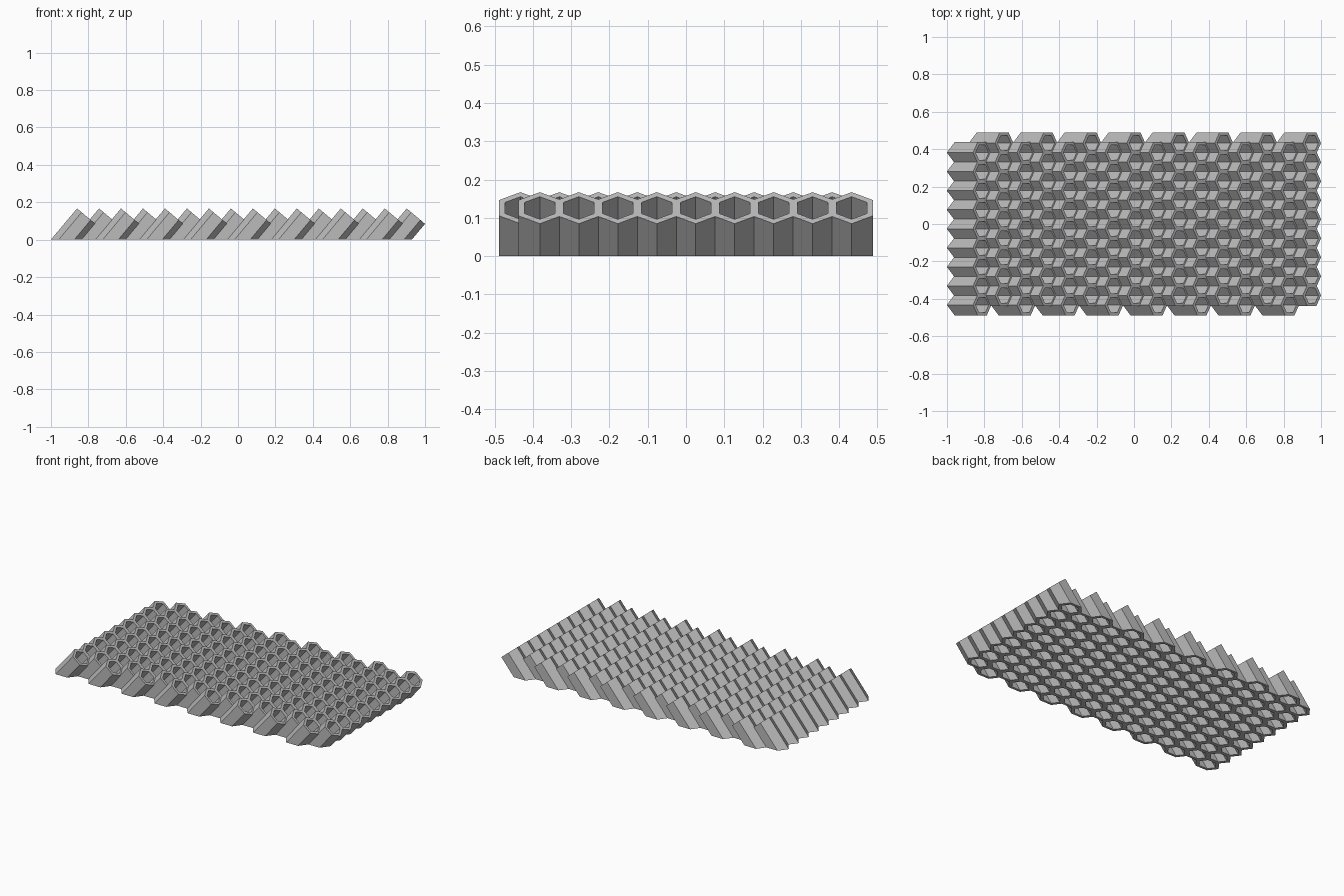
import bpy, bmesh, math
from mathutils import Vector

cube = bpy.data.objects.get("Cube")
if cube:
    bpy.data.objects.remove(cube, do_unlink=True)

TILT = math.radians(50)
AXIS = Vector((math.cos(TILT), 0, math.sin(TILT)))      # tube direction
UP = Vector((-math.sin(TILT), 0, math.cos(TILT)))       # across the end cap
SIDE = Vector((0, 1, 0))
OUTER, INNER = 0.064, 0.0456                            # hexagon radii
PITCH_Y, PITCH_X = 0.1018, 0.1175                       # spacing in a row, between rows
PER_ROW, ROWS = 9, 16
CAP_Z = 0.126

gray = bpy.data.materials.new("gray")
gray.use_nodes = True
color = (0.5, 0.5, 0.5, 1)
gray.diffuse_color = color
gray.node_tree.nodes["Principled BSDF"].inputs["Base Color"].default_value = color


def ring(bm, radius, grounded):
    """Hexagon on the square-cut cap, or slid down the axis to the ground."""
    verts = []
    for i in range(6):
        a = i * math.pi / 3
        p = radius * (math.cos(a) * UP + math.sin(a) * SIDE) + Vector((0, 0, CAP_Z))
        if grounded:
            p -= AXIS * (p.z / AXIS.z)
        verts.append(bm.verts.new(p))
    return verts


def tube_rows(name, x, y):
    """One leaning hollow tube, repeated along its row and over every second row."""
    bm = bmesh.new()
    rings = [ring(bm, OUTER, True), ring(bm, OUTER, False),
             ring(bm, INNER, False), ring(bm, INNER, True)]
    for lower, upper in zip(rings, rings[1:] + rings[:1]):
        for i in range(6):
            j = (i + 1) % 6
            bm.faces.new((lower[i], lower[j], upper[j], upper[i]))
    bmesh.ops.recalc_face_normals(bm, faces=bm.faces)
    mesh = bpy.data.meshes.new(name)
    bm.to_mesh(mesh)
    bm.free()
    mesh.materials.append(gray)
    obj = bpy.data.objects.new(name, mesh)
    obj.location = (x, y, 0)
    bpy.context.collection.objects.link(obj)
    for label, count, offset in (("along_row", PER_ROW, (0, PITCH_Y, 0)),
                                 ("across_rows", ROWS // 2, (2 * PITCH_X, 0, 0))):
        mod = obj.modifiers.new(label, 'ARRAY')
        mod.count = count
        mod.use_relative_offset = False
        mod.use_constant_offset = True
        mod.constant_offset_displace = offset


# Staggered rows: the last row ends at x = 1
last_x = 1 - OUTER * math.sin(TILT)
first_x = last_x - (ROWS - 1) * PITCH_X
middle = (PER_ROW - 1) / 2 * PITCH_Y
tube_rows("even_tube_rows", first_x, -middle - PITCH_Y / 4)
tube_rows("odd_tube_rows", first_x + PITCH_X, -middle + PITCH_Y / 4)
